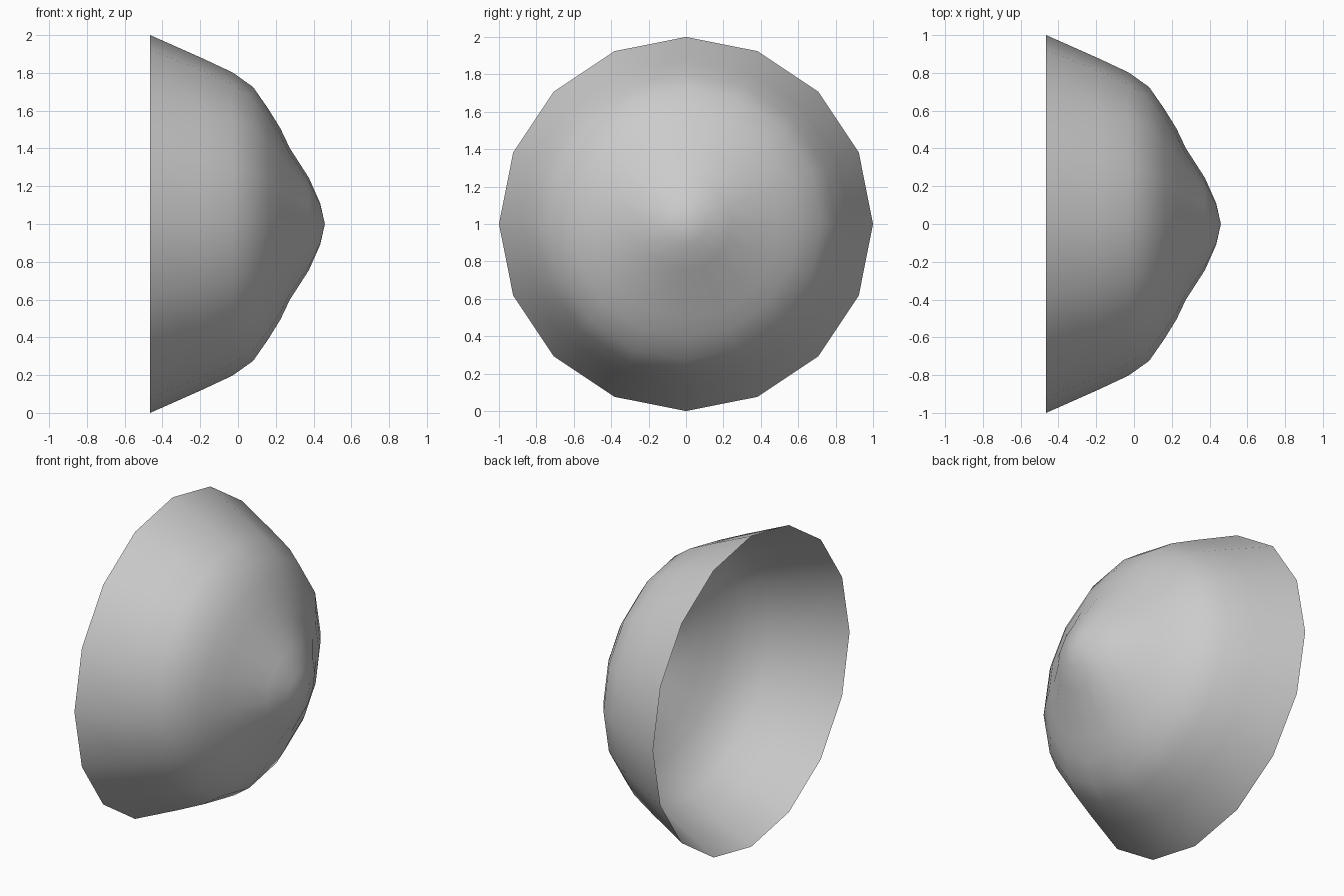
import bpy, bmesh, math

if "Cube" in bpy.data.objects:
    bpy.data.objects.remove(bpy.data.objects["Cube"])

SIDES = 16
# (x, radius) from open rim to rounded tip
PROFILE = [(-0.465, 1.0), (-0.19, 0.878), (-0.03, 0.803), (0.08, 0.725), (0.16, 0.61),
           (0.225, 0.505), (0.275, 0.40), (0.375, 0.245), (0.435, 0.11)]
TIP_X = 0.46

# Open bowl with a raised conical nose, turned around the x axis
bm = bmesh.new()
rings = []
for x, r in PROFILE:
    ring = []
    for i in range(SIDES):
        a = 2 * math.pi * i / SIDES
        ring.append(bm.verts.new((x, r * math.cos(a), 1 + r * math.sin(a))))
    rings.append(ring)
tip = bm.verts.new((TIP_X, 0, 1))

for i in range(SIDES):
    j = (i + 1) % SIDES
    for a, b in zip(rings, rings[1:]):
        bm.faces.new((a[i], a[j], b[j], b[i]))
    bm.faces.new((rings[-1][i], rings[-1][j], tip))
for f in bm.faces:
    f.smooth = True

mesh = bpy.data.meshes.new("domed_shell")
bm.to_mesh(mesh)
bm.free()
shell = bpy.data.objects.new("domed_shell", mesh)
bpy.context.collection.objects.link(shell)
